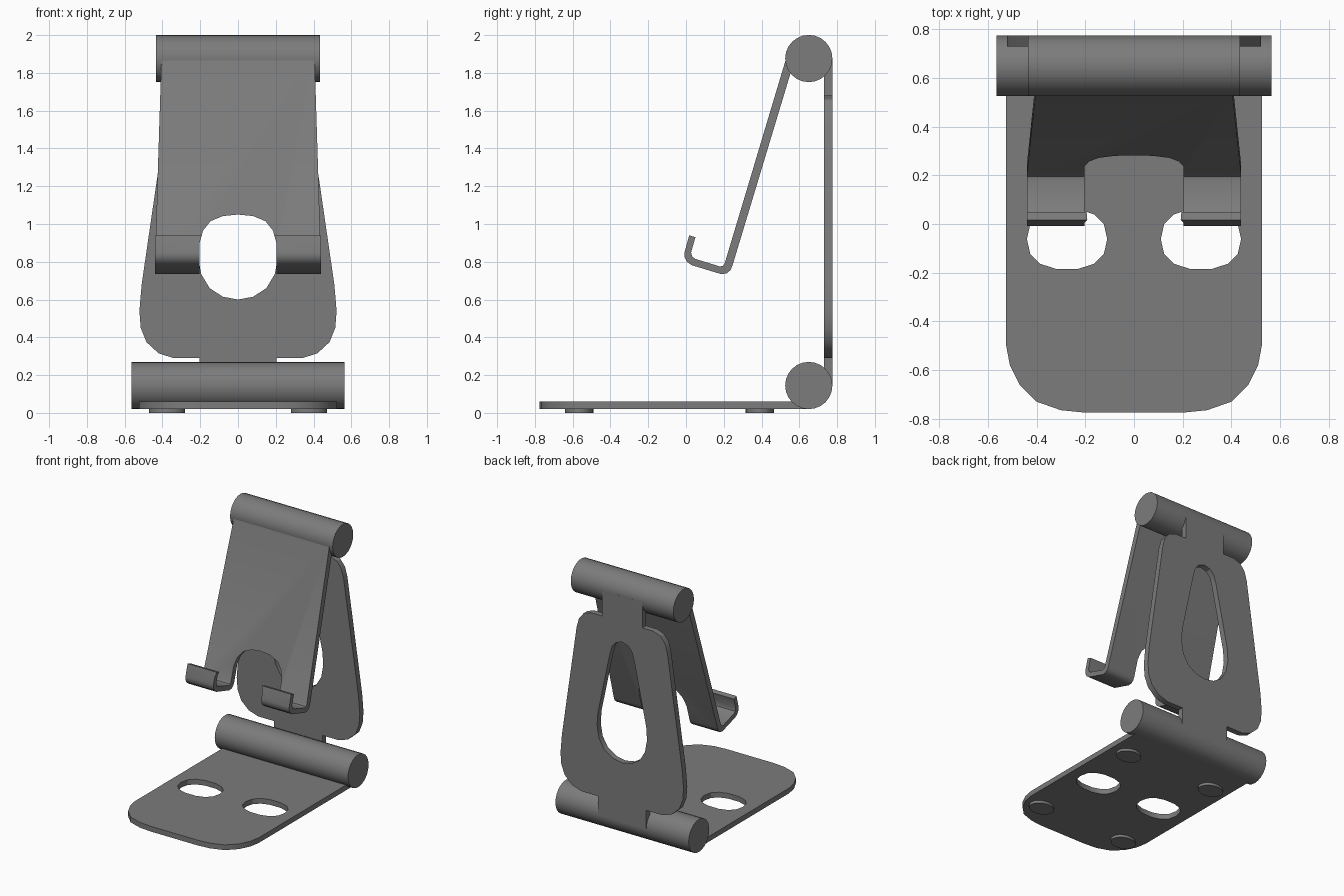
import bpy, bmesh, math
from mathutils import Matrix

if "Cube" in bpy.data.objects:
    bpy.data.objects.remove(bpy.data.objects["Cube"])

grey = bpy.data.materials.new("grey metal")
grey.diffuse_color = (0.2, 0.2, 0.2, 1)
grey.use_nodes = True
grey.node_tree.nodes["Principled BSDF"].inputs["Base Color"].default_value = grey.diffuse_color


def finish(ob, angle=30):
    ob.data.materials.clear()
    ob.data.materials.append(grey)
    bpy.ops.object.select_all(action='DESELECT')
    ob.select_set(True)
    bpy.context.view_layer.objects.active = ob
    bpy.ops.object.shade_smooth_by_angle(angle=math.radians(angle))
    return ob


def mesh_object(name, bm):
    bmesh.ops.recalc_face_normals(bm, faces=bm.faces)
    me = bpy.data.meshes.new(name)
    bm.to_mesh(me)
    bm.free()
    ob = bpy.data.objects.new(name, me)
    bpy.context.collection.objects.link(ob)
    return ob


def mirrored(half):
    """Close a right-hand half outline by mirroring it across x = 0."""
    return half + [(-x, y) for x, y in reversed(half) if abs(x) > 1e-6]


def plate(name, outlines, thickness, matrix):
    """Flat plate: first outline is the border, the rest are holes."""
    cu = bpy.data.curves.new(name, 'CURVE')
    cu.dimensions, cu.fill_mode, cu.extrude = '2D', 'BOTH', thickness / 2
    for pts in outlines:
        sp = cu.splines.new('POLY')
        sp.points.add(len(pts) - 1)
        for p, (x, y) in zip(sp.points, pts):
            p.co = (x, y, 0, 1)
        sp.use_cyclic_u = True
    tmp = bpy.data.objects.new(name + "_outline", cu)
    bpy.context.collection.objects.link(tmp)
    bpy.context.view_layer.update()
    me = bpy.data.meshes.new_from_object(
        tmp.evaluated_get(bpy.context.evaluated_depsgraph_get()))
    bm = bmesh.new()
    bm.from_mesh(me)
    bpy.data.objects.remove(tmp)
    bmesh.ops.remove_doubles(bm, verts=bm.verts, dist=1e-4)
    bm.transform(matrix)
    return finish(mesh_object(name, bm))


def prism(name, pts, place, vec):
    bm = bmesh.new()
    f = bm.faces.new([bm.verts.new(place(a, b)) for a, b in pts])
    ext = bmesh.ops.extrude_face_region(bm, geom=[f])
    bmesh.ops.translate(bm, vec=vec, verts=[
        v for v in ext['geom'] if isinstance(v, bmesh.types.BMVert)])
    return mesh_object(name, bm)


def cylinder(name, radius, depth, matrix, sides=24):
    bm = bmesh.new()
    bmesh.ops.create_cone(bm, cap_ends=True, segments=sides, radius1=radius,
                          radius2=radius, depth=depth, matrix=matrix)
    return finish(mesh_object(name, bm))


# Base plate with two oval holes
base = mirrored([(0.2, -0.775), (0.3, -0.765), (0.40, -0.73), (0.47, -0.66),
                 (0.51, -0.58), (0.525, -0.5), (0.525, 0.65)])
hole = []
for i in range(14):
    a = 2 * math.pi * i / 14
    c, s = math.cos(a), math.sin(a)
    hole.append((0.275 + math.copysign(abs(c) ** 0.85, c) * 0.165,
                 -0.062 + math.copysign(abs(s) ** 0.85, s) * 0.125))
plate("base_plate", [base, hole, [(-x, y) for x, y in hole]], 0.04,
      Matrix.Translation((0, 0, 0.04)))

# Oval feet
for sx, side in ((-1, "left"), (1, "right")):
    for y, end in ((-0.565, "front"), (0.39, "back")):
        cylinder(f"foot_{end}_{side}", 1, 0.024,
                 Matrix.Translation((sx * 0.375, y, 0.012))
                 @ Matrix.Diagonal((0.095, 0.075, 1, 1)), 20)

# Hinge barrels
along_x = Matrix.Rotation(math.pi / 2, 4, 'Y')
cylinder("lower_hinge", 0.125, 1.13,
         Matrix.Translation((0, 0.65, 0.145)) @ along_x)
cylinder("upper_hinge", 0.125, 0.87,
         Matrix.Translation((0, 0.65, 1.876)) @ along_x)

# Upright back panel with hinge tabs and teardrop window
panel = mirrored([(0.205, 0.145), (0.205, 0.29), (0.34, 0.29), (0.42, 0.315),
                  (0.485, 0.375), (0.515, 0.45), (0.522, 0.54), (0.51, 0.68),
                  (0.43, 1.23), (0.385, 1.54), (0.365, 1.61), (0.325, 1.66),
                  (0.265, 1.68), (0.172, 1.68), (0.172, 1.877)])
window = mirrored([(0, 0.6), (0.08, 0.615), (0.15, 0.66), (0.195, 0.735),
                   (0.212, 0.83), (0.205, 0.93), (0.105, 1.40),
                   (0.085, 1.47), (0.05, 1.51), (0, 1.525)])
plate("back_panel", [panel, window], 0.045,
      Matrix.Translation((0, 0.7525, 0)) @ Matrix.Rotation(math.pi / 2, 4, 'X'))

# Leaning device rest with hooked lip, bent profile in (y, z)
profile = [(0.575, 1.87), (0.246, 0.78), (0.235, 0.755), (0.215, 0.738),
           (0.185, 0.735), (0.03, 0.782), (0.005, 0.8), (-0.008, 0.825),
           (-0.008, 0.85), (0.017, 0.94), (0.05, 0.93), (0.027, 0.85),
           (0.032, 0.828), (0.05, 0.815), (0.18, 0.775), (0.195, 0.778),
           (0.205, 0.792), (0.537, 1.9)]
rest = prism("device_rest", profile, lambda y, z: (-0.44, y, z), (0.88, 0, 0))
for v in rest.data.vertices:            # narrows towards the top
    width = 0.44 - max(0, v.co.z - 0.94) * 0.037
    v.co.x = math.copysign(width, v.co.x)

# Arched notch cut between the two hooks
notch = mirrored([(0.203, 0.5), (0.203, 0.9), (0.185, 0.965),
                  (0.145, 1.015), (0.08, 1.042), (0, 1.05)])
cutter = prism("notch_cutter", notch, lambda x, z: (x, -0.2, z), (0, 0.8, 0))
cutter.hide_render = True
mod = rest.modifiers.new("notch", 'BOOLEAN')
mod.object, mod.operation, mod.solver = cutter, 'DIFFERENCE', 'EXACT'
bpy.context.view_layer.objects.active = rest
bpy.ops.object.modifier_apply(modifier="notch")
bpy.data.objects.remove(cutter)
finish(rest, 35)
